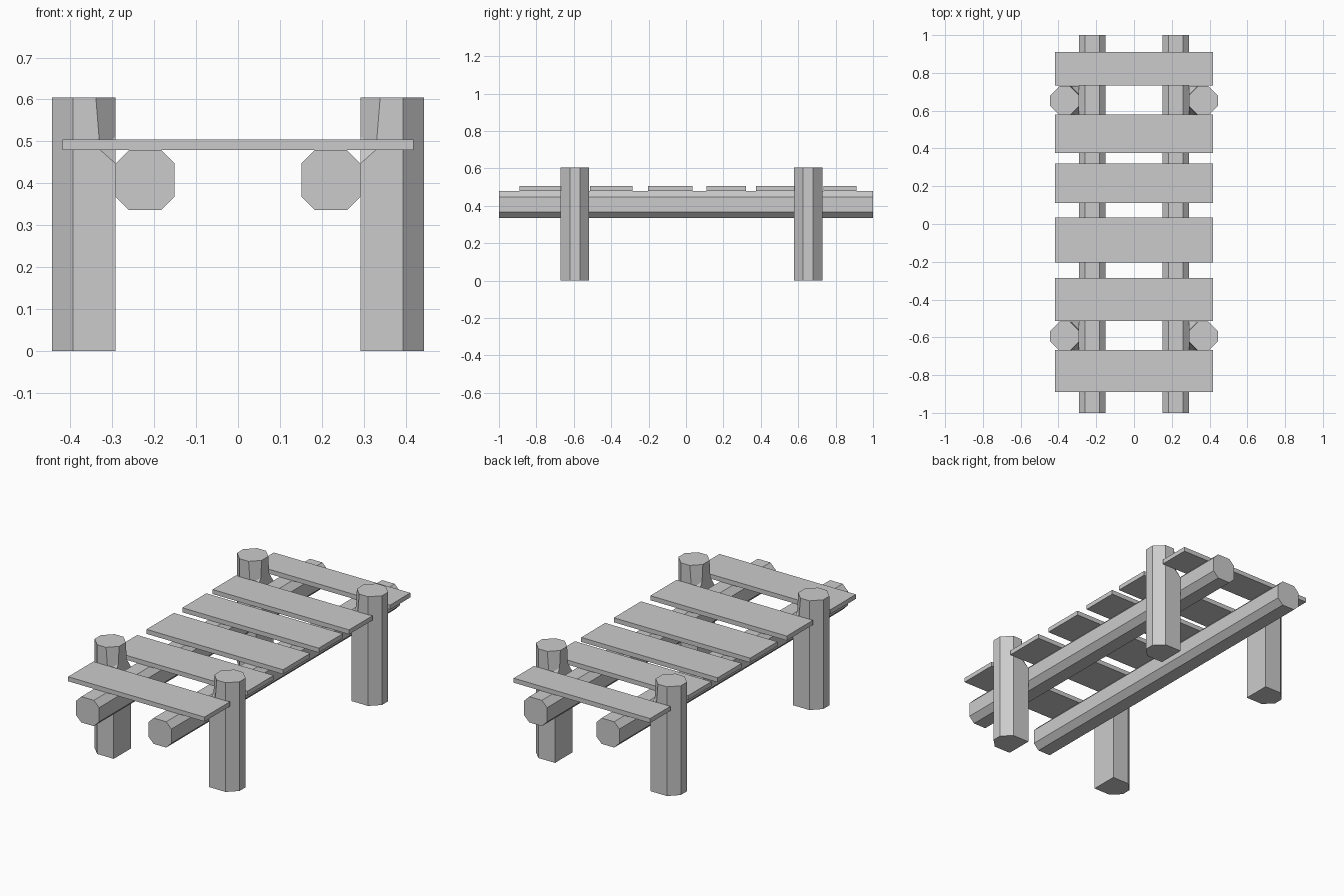
import bpy, bmesh

if "Cube" in bpy.data.objects:
    bpy.data.objects.remove(bpy.data.objects["Cube"])


def add_object(name, verts, faces, mirror=False):
    mesh = bpy.data.meshes.new(name)
    mesh.from_pydata(verts, [], faces)
    bm = bmesh.new()
    bm.from_mesh(mesh)
    bmesh.ops.recalc_face_normals(bm, faces=bm.faces)
    bm.to_mesh(mesh)
    bm.free()
    obj = bpy.data.objects.new(name, mesh)
    bpy.context.collection.objects.link(obj)
    if mirror:
        obj.modifiers.new("Mirror", 'MIRROR').use_clip = False
    return obj


def prism_y(name, profile, y0, y1, mirror=False):
    """Extrude an xz profile along y."""
    n = len(profile)
    verts = [(x, y, z) for y in (y0, y1) for x, z in profile]
    faces = [tuple(range(n)), tuple(range(n, 2 * n))]
    faces += [(i, (i + 1) % n, n + (i + 1) % n, n + i) for i in range(n)]
    return add_object(name, verts, faces, mirror)


def octagon(x0, x1, z0, z1, c):
    return [(x0 + c, z0), (x1 - c, z0), (x1, z0 + c), (x1, z1 - c),
            (x1 - c, z1), (x0 + c, z1), (x0, z1 - c), (x0, z0 + c)]


def post(name, cy):
    """Post with chamfered outer corners; inner corners are carved near the top."""
    h, c, top = 0.0765, 0.05, 0.605
    xi, xo = 0.292, 0.444
    half = [(xo, h - c, 0), (xo - c, h, 0), (xi, h, 0),            # 0-2 base
            (xi, h, 0.447), (xi + 0.037, h, 0.48), (xi, h - 0.04, 0.512),  # 3-5 notch
            (xi, h - 0.047, top), (xi + 0.047, h, top),            # 6-7 top inner
            (xo - c, h, top), (xo, h - c, top)]                    # 8-9 top outer
    n = len(half)
    verts = [(x, cy + s * y, z) for s in (-1, 1) for x, y, z in half]
    side = [(1, 2, 3, 4, 7, 8), (0, 1, 8, 9), (4, 5, 6, 7), (3, 5, 4)]
    faces = [tuple(i + k for i in f) for k in (0, n) for f in side]
    for strip in [(0, 9), (2, 3, 5, 6), (0, 1, 2), (6, 7, 8, 9)]:
        faces.append(strip + tuple(i + n for i in reversed(strip)))
    return add_object(name, verts, faces, True)


# Octagonal support beams
prism_y("beam", octagon(0.151, 0.292, 0.336, 0.479, 0.032), -1, 1, True)

# Posts
post("front_post", -0.594)
post("back_post", 0.653)

# Deck planks of varying width
planks = [(-0.89, -0.668), (-0.514, -0.285), (-0.203, 0.035),
          (0.11, 0.32), (0.375, 0.58), (0.734, 0.911)]
for i, (y0, y1) in enumerate(planks):
    prism_y(f"plank_{i + 1}", [(-0.418, 0.48), (0.418, 0.48),
                               (0.418, 0.505), (-0.418, 0.505)], y0, y1)
